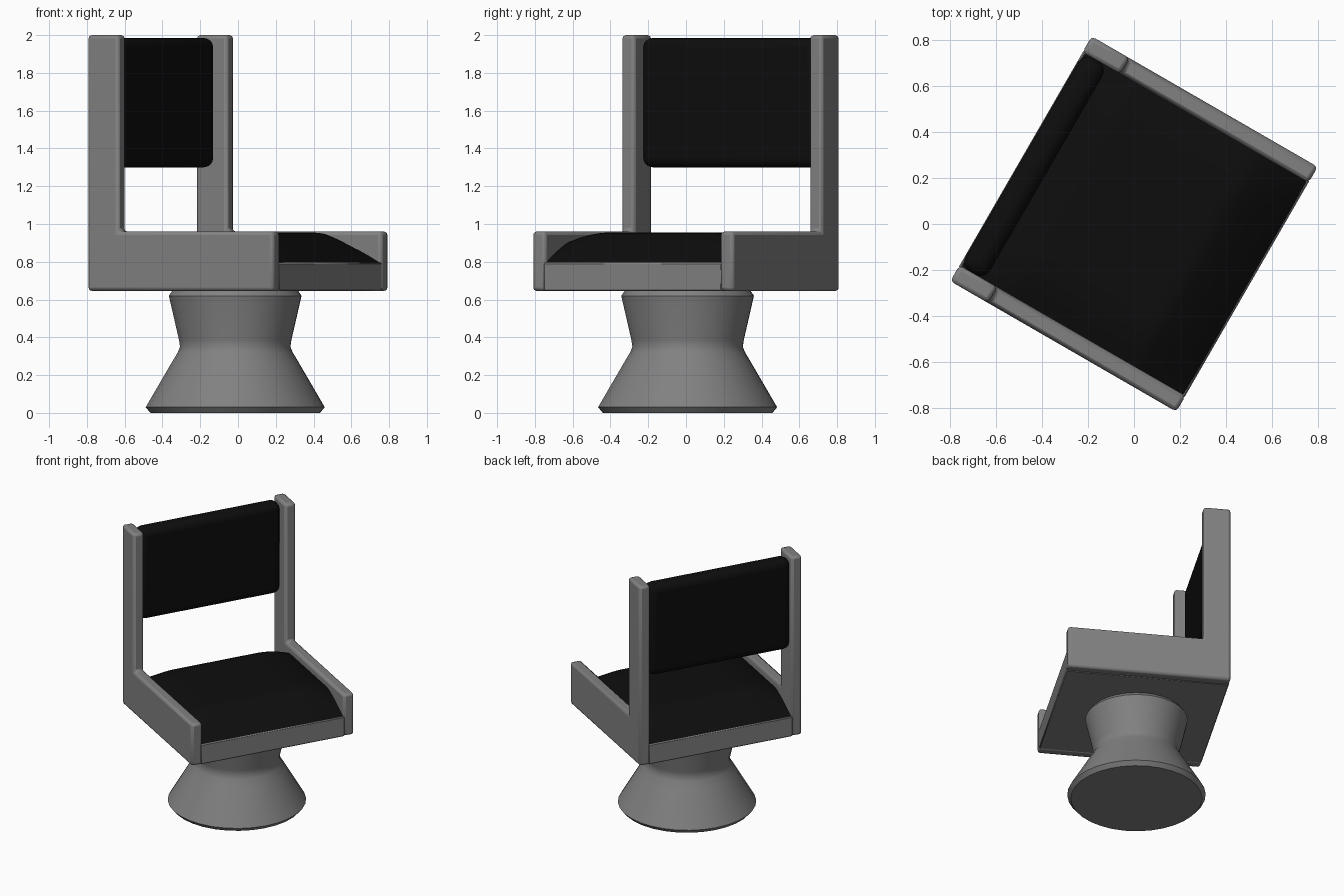
import bpy, bmesh, math

if "Cube" in bpy.data.objects:
    bpy.data.objects.remove(bpy.data.objects["Cube"])

TURN = math.radians(-30)          # chair is swivelled; local +x is the chair's front


def material(name, value):
    m = bpy.data.materials.new(name)
    m.diffuse_color = (value, value, value, 1)
    m.use_nodes = True
    m.node_tree.nodes["Principled BSDF"].inputs["Base Color"].default_value = m.diffuse_color
    return m


GREY = material("grey frame", 0.22)
BLACK = material("black upholstery", 0.004)


def finish(name, bm, mat, bevel=0, segments=2, mirror=False, angle=35):
    bmesh.ops.recalc_face_normals(bm, faces=bm.faces)
    me = bpy.data.meshes.new(name)
    bm.to_mesh(me)
    bm.free()
    ob = bpy.data.objects.new(name, me)
    bpy.context.collection.objects.link(ob)
    me.materials.append(mat)
    ob.rotation_euler.z = TURN
    bpy.ops.object.select_all(action='DESELECT')
    ob.select_set(True)
    bpy.context.view_layer.objects.active = ob
    bpy.ops.object.shade_smooth_by_angle(angle=math.radians(angle))
    if mirror:
        mod = ob.modifiers.new("mirror", 'MIRROR')
        mod.use_axis = (False, True, False)
    if bevel:
        mod = ob.modifiers.new("bevel", 'BEVEL')
        mod.width, mod.segments = bevel, segments
        mod.limit_method = 'ANGLE'
    return ob


def prism(profile, y0, y1):
    """Extrude an x-z profile from y0 to y1."""
    bm = bmesh.new()
    f = bm.faces.new([bm.verts.new((x, y0, z)) for x, z in profile])
    ext = bmesh.ops.extrude_face_region(bm, geom=[f])
    for v in ext["geom"]:
        if isinstance(v, bmesh.types.BMVert):
            v.co.y = y1
    return bm


def rect(x0, x1, z0, z1):
    return [(x0, z0), (x1, z0), (x1, z1), (x0, z1)]


# L-shaped side panels: low arm plus tall back post
side = [(-.567, .645), (.567, .645), (.567, .96), (-.377, .96), (-.377, 2.0), (-.567, 2.0)]
finish("side_panel", prism(side, .534, .614), GREY, .018, 2, mirror=True)

# Seat tray between the panels
finish("seat_tray", prism(rect(-.566, .566, .645, .795), -.545, .545), GREY, .006, 1)

# Backrest pad
finish("backrest_pad", prism(rect(-.563, -.44, 1.30, 1.985), -.536, .536), BLACK, .05, 4)

# Seat cushion: pillow with sloping front and back and softer sides
bm = bmesh.new()
bmesh.ops.create_grid(bm, x_segments=36, y_segments=36, size=1)
for v in bm.verts:
    x, y = v.co.x * .562, v.co.y * .534
    s = max(0, (abs(x) - .30) / .262)
    t = max(0, (abs(y) - .30) / .234)
    v.co = (x, y, .792 + .163 * (1 - min(1, s) ** 1.3) * (1 - .3 * t * t))
ext = bmesh.ops.extrude_face_region(bm, geom=bm.faces[:])
for v in ext["geom"]:
    if isinstance(v, bmesh.types.BMVert):
        v.co.z = .785
finish("seat_cushion", bm, BLACK)

# Turned pedestal
profile = [(0, 0), (.45, 0), (.475, .03), (.335, .27), (.305, .32), (.293, .35),
           (.298, .385), (.352, .62), (.335, .645), (0, .645)]
bm = bmesh.new()
verts = [bm.verts.new((r, 0, z)) for r, z in profile]
edges = [bm.edges.new(p) for p in zip(verts, verts[1:])]
bmesh.ops.spin(bm, geom=verts + edges, cent=(0, 0, 0), axis=(0, 0, 1),
               angle=math.tau, steps=32, use_duplicate=False)
bmesh.ops.remove_doubles(bm, verts=bm.verts, dist=1e-4)
for v in bm.verts:
    v.co.x -= .017
finish("pedestal", bm, GREY)
